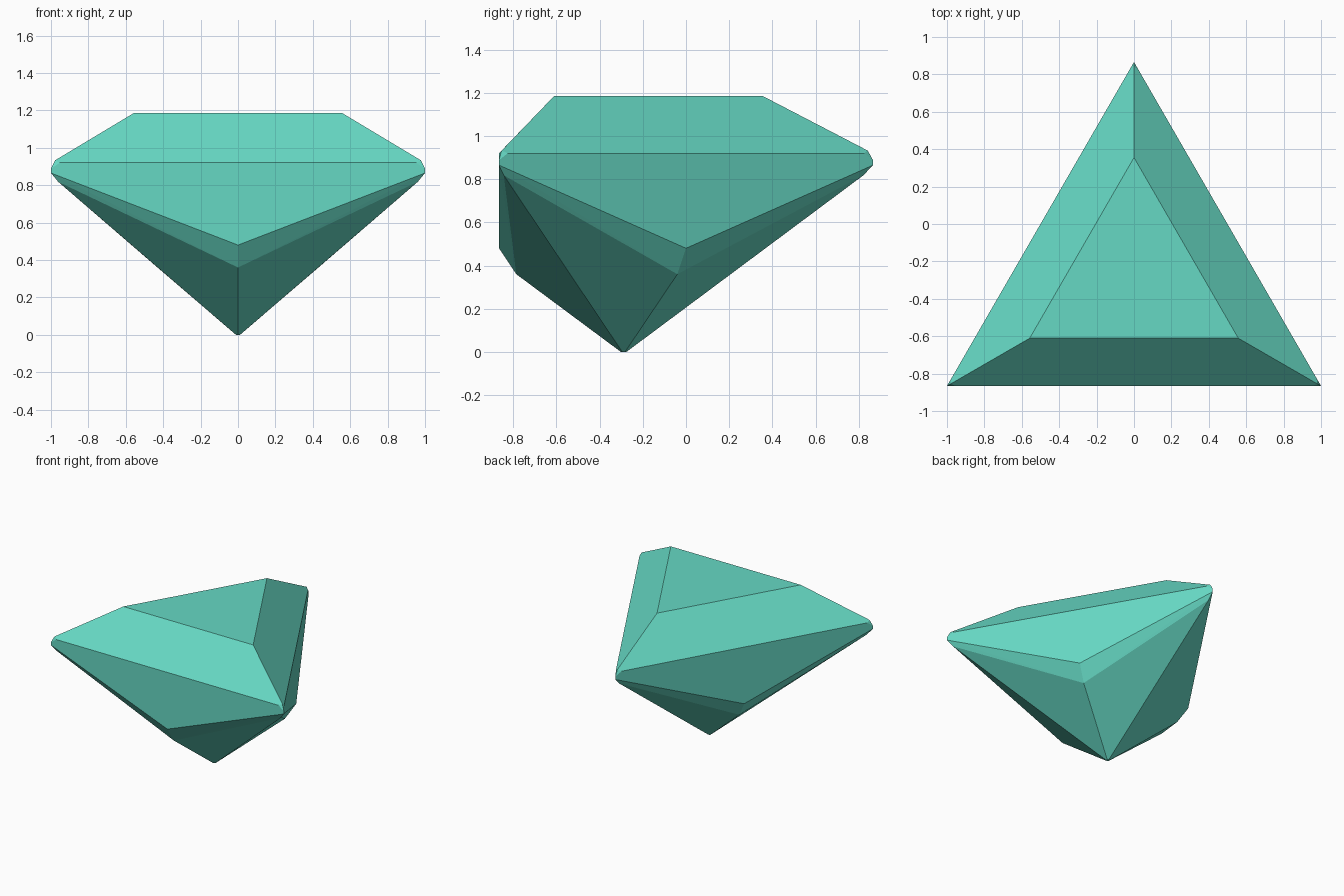
import bpy, bmesh, math

if "Cube" in bpy.data.objects:
    bpy.data.objects.remove(bpy.data.objects["Cube"])

S3 = math.sqrt(3)
CENTER_Y = -S3 / 6      # centroid of the triangular outline
INR = 1 / S3            # distance from centroid to a side

# One third of the stone: (along side, outward from centroid, height)
corner = lambda r, z: (r * S3 / 2, r / 2, z)
sector = [
    corner(0.644, 1.185),                 # table corner
    corner(1.13, 0.9325),                 # crown corner tip
    (0.953, INR, 0.92), (-0.953, INR, 0.92),  # girdle top edge
    corner(2 / S3, 0.888),                # girdle corner, upper
    corner(2 / S3, 0.865),                # girdle corner, lower
    (0, INR, 0.48),                       # girdle low point
    (0, 0.497, 0.36),                     # pavilion break
    corner(1.11, 0.818),                  # pavilion corner
    (0, 0.0125, 0), corner(0.0125, 0),    # tiny culet
]

bm = bmesh.new()
for k in range(3):
    a = k * math.tau / 3
    for s, n, z in sector:
        x, y = s, -n
        bm.verts.new((x * math.cos(a) - y * math.sin(a),
                      x * math.sin(a) + y * math.cos(a) + CENTER_Y, z))

# Wrap the facets around the points and merge coplanar triangles
res = bmesh.ops.convex_hull(bm, input=bm.verts[:])
loose = [v for v in bm.verts if not v.link_faces]
bmesh.ops.delete(bm, geom=loose, context='VERTS')
bmesh.ops.dissolve_limit(bm, angle_limit=math.radians(1),
                         verts=bm.verts[:], edges=bm.edges[:])
bmesh.ops.recalc_face_normals(bm, faces=bm.faces[:])

mesh = bpy.data.meshes.new("trillion_gem")
bm.to_mesh(mesh)
bm.free()

mat = bpy.data.materials.new("teal gem")
mat.diffuse_color = (0.133, 0.69, 0.55, 1)
mat.use_nodes = True
mat.node_tree.nodes["Principled BSDF"].inputs["Base Color"].default_value = mat.diffuse_color
mesh.materials.append(mat)

gem = bpy.data.objects.new("trillion_gem", mesh)
bpy.context.collection.objects.link(gem)
